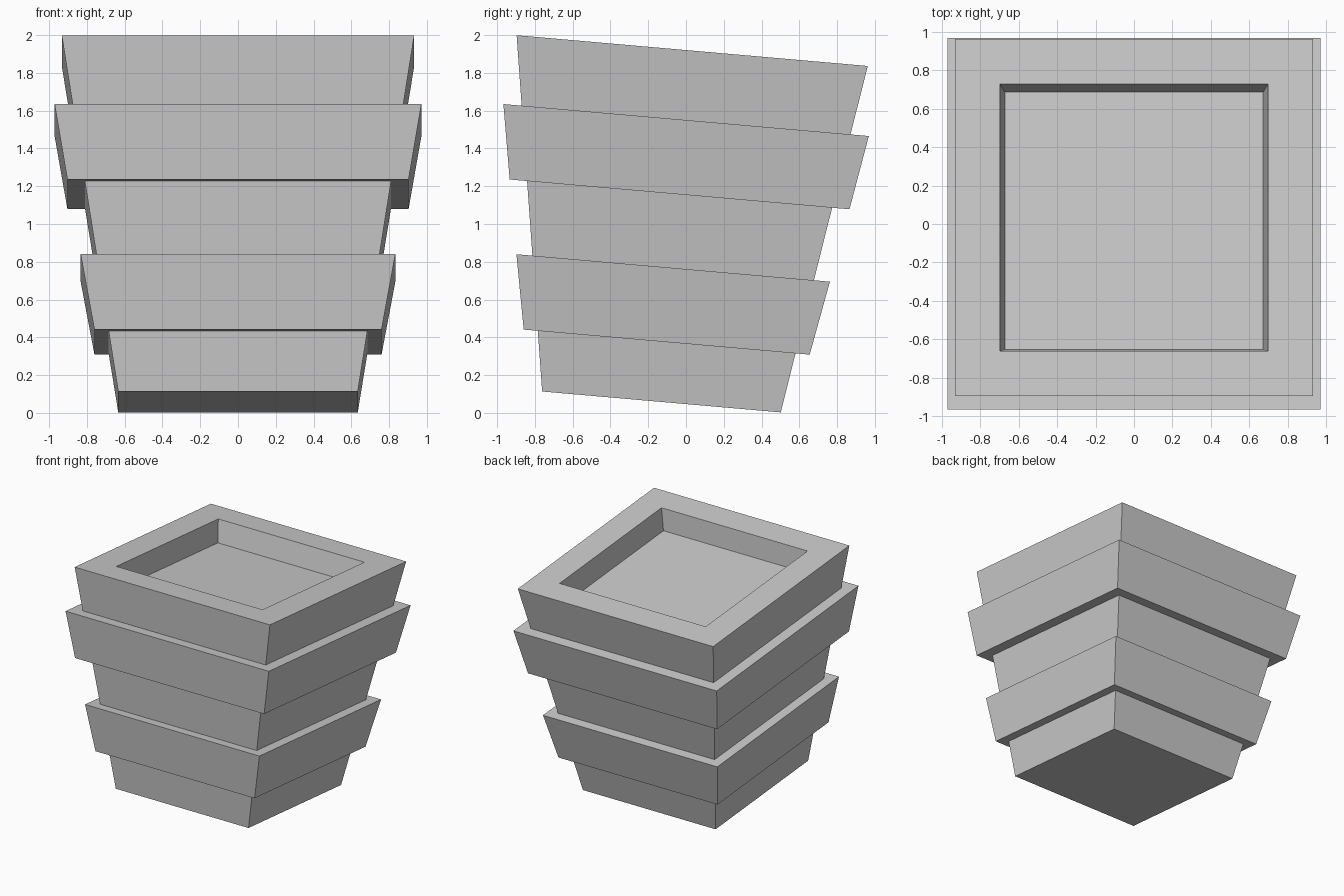
import bpy
import bmesh
import math
from mathutils import Matrix, Vector

cube = bpy.data.objects.get("Cube")
if cube:
    bpy.data.objects.remove(cube, do_unlink=True)

# One plain grey for the whole pot
GREY = (0.6, 0.6, 0.6, 1.0)
grey = bpy.data.materials.new("plain grey")
grey.use_nodes = True
grey.diffuse_color = GREY
grey.node_tree.nodes["Principled BSDF"].inputs["Base Color"].default_value = GREY

# The whole pot leans back about its base centre
LEAN = Matrix.Translation((0, -0.13, 0.058)) @ Matrix.Rotation(math.radians(-5), 4, "X")
HEIGHT, BASE, RIM = 1.867, 0.634, 0.933


def wall(height):
    """Half width of the tapered body at a given height."""
    return BASE + (RIM - BASE) * height / HEIGHT


def square_loft(name, sections, ring=False):
    """Join square sections (half width, height); cap the ends or close into a ring."""
    bm = bmesh.new()
    loops = [[bm.verts.new(LEAN @ Vector((sx * half, sy * half, height)))
              for sx, sy in ((-1, -1), (1, -1), (1, 1), (-1, 1))]
             for half, height in sections]
    pairs = list(zip(loops, loops[1:]))
    if ring:
        pairs.append((loops[-1], loops[0]))
    else:
        bm.faces.new(loops[0])
        bm.faces.new(loops[-1])
    for low, high in pairs:
        for i in range(4):
            j = (i + 1) % 4
            bm.faces.new((low[i], low[j], high[j], high[i]))
    bmesh.ops.recalc_face_normals(bm, faces=bm.faces)
    mesh = bpy.data.meshes.new(name)
    bm.to_mesh(mesh)
    bm.free()
    mesh.materials.append(grey)
    obj = bpy.data.objects.new(name, mesh)
    bpy.context.collection.objects.link(obj)
    return obj


# Tapered body with a shallow square recess in its top
square_loft("pot_body", [(BASE, 0), (RIM, HEIGHT), (0.698, HEIGHT), (0.673, HEIGHT - 0.187)])

# Two flared bands wrapped around the body, slightly sunk into it
SINK = 0.02
for name, bottom, top, half_bottom, half_top in (
        ("lower_band", 0.318, 0.712, 0.76, 0.833),
        ("upper_band", 1.103, 1.498, 0.903, 0.971)):
    square_loft(name, [(half_bottom, bottom), (half_top, top),
                       (wall(top) - SINK, top), (wall(bottom) - SINK, bottom)], ring=True)
